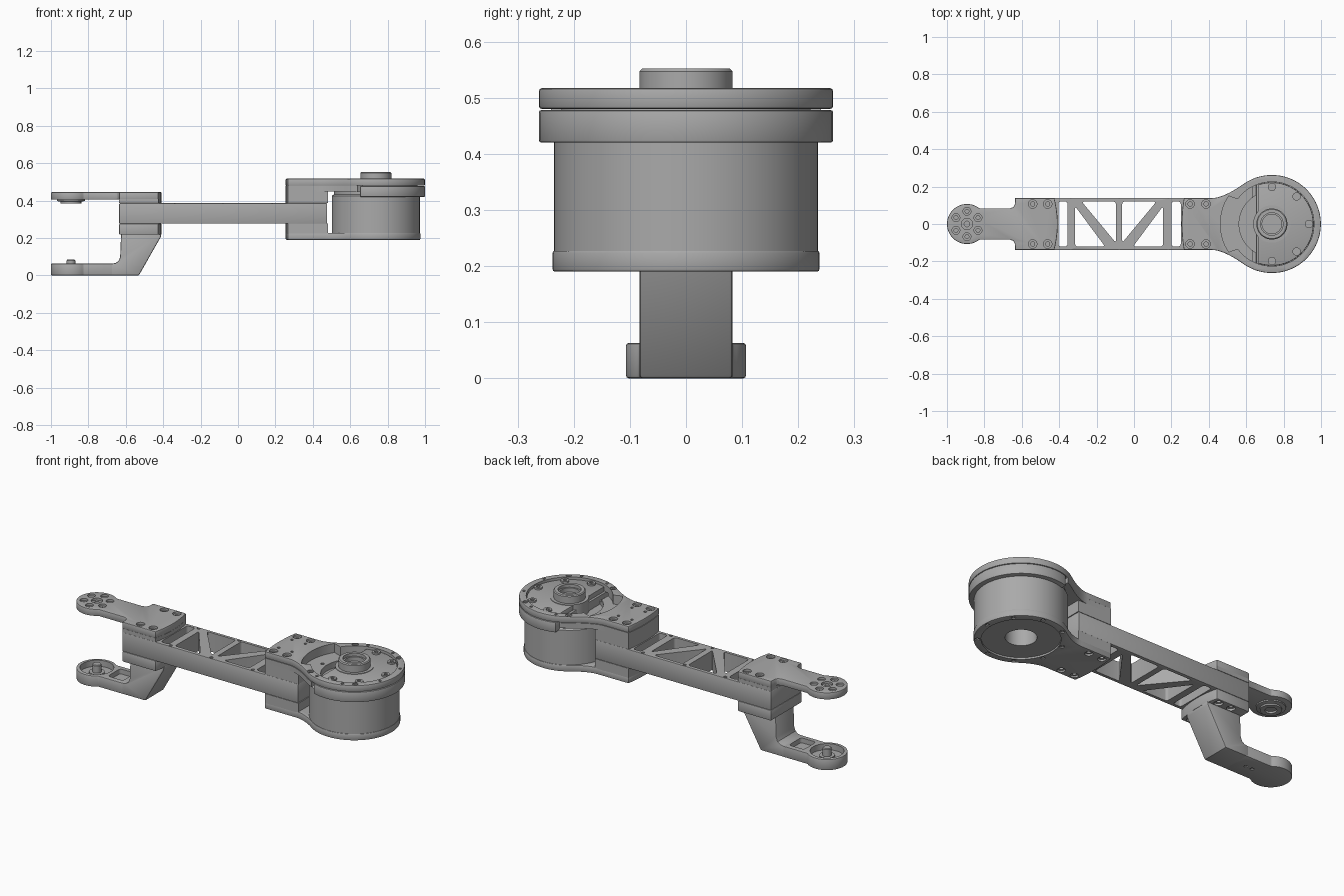
import bpy, bmesh
from math import sin, cos, tan, radians, asin, degrees
from mathutils import Vector

if "Cube" in bpy.data.objects:
    bpy.data.objects.remove(bpy.data.objects["Cube"])

grey = bpy.data.materials.new("machined grey")
grey.use_nodes = True
grey.diffuse_color = (0.4, 0.4, 0.4, 1)
grey.node_tree.nodes["Principled BSDF"].inputs["Base Color"].default_value = (0.4, 0.4, 0.4, 1)

MX = 0.737      # motor axis
FX = -0.893     # fork pivot axis
W = 0.139       # half width of the beam


def finish(name, bm):
    bmesh.ops.remove_doubles(bm, verts=bm.verts, dist=1e-5)
    bmesh.ops.recalc_face_normals(bm, faces=bm.faces)
    me = bpy.data.meshes.new(name)
    bm.to_mesh(me)
    bm.free()
    me.materials.append(grey)
    me.shade_smooth()
    me.set_sharp_from_angle(angle=radians(30))
    ob = bpy.data.objects.new(name, me)
    bpy.context.scene.collection.objects.link(ob)
    return ob


def prism(name, pts, lo, hi, axis="z", bevel=0.0, rounding=0.0):
    """Extrude a flat outline between two levels."""
    bm = bmesh.new()
    place = (lambda p, h: (p[0], p[1], h)) if axis == "z" else (lambda p, h: (p[0], h, p[1]))
    face = bm.faces.new([bm.verts.new(place(p, lo)) for p in pts])
    new = bmesh.ops.extrude_face_region(bm, geom=[face])["geom"]
    move = (0, 0, hi - lo) if axis == "z" else (0, hi - lo, 0)
    bmesh.ops.translate(bm, vec=move, verts=[v for v in new if isinstance(v, bmesh.types.BMVert)])
    if rounding:
        sides = [e for e in bm.edges if abs(e.verts[0].co.z - e.verts[1].co.z) > 1e-4]
        bmesh.ops.bevel(bm, geom=sides, offset=rounding, segments=4, profile=0.5, affect="EDGES")
    ob = finish(name, bm)
    if bevel:
        mod = ob.modifiers.new("edge", "BEVEL")
        mod.width, mod.segments, mod.limit_method = bevel, 2, "ANGLE"
        mod.angle_limit = radians(35)
        apply(ob)
    return ob


def lathe(name, profile, x, y=0.0, steps=64):
    """Turn a radius/height profile about a vertical axis."""
    bm = bmesh.new()
    vs = [bm.verts.new((x + r, y, z)) for r, z in profile]
    es = [bm.edges.new(pair) for pair in zip(vs, vs[1:])]
    bmesh.ops.spin(bm, geom=vs + es, cent=(x, y, 0), axis=(0, 0, 1),
                   angle=radians(360), steps=steps, use_merge=True)
    return finish(name, bm)


def disc(name, x, y, r, lo, hi, steps=32):
    return lathe(name, [(0, lo), (r, lo), (r, hi), (0, hi)], x, y, steps)


def apply(ob):
    deps = bpy.context.evaluated_depsgraph_get()
    me = bpy.data.meshes.new_from_object(ob.evaluated_get(deps))
    ob.modifiers.clear()
    ob.data = me
    me.shade_smooth()
    me.set_sharp_from_angle(angle=radians(30))


def cut(ob, cutters):
    for c in cutters:
        c.hide_render = True
        mod = ob.modifiers.new("cut", "BOOLEAN")
        mod.operation, mod.solver, mod.object = "DIFFERENCE", "EXACT", c
    apply(ob)
    for c in cutters:
        bpy.data.objects.remove(c)


def bore(x, y, z, r, d=0.012):
    """Stepped screw hole cutter; a negative depth cuts upwards."""
    return lathe("bore", [(0, z + d), (r, z + d), (r, z - d), (r / 2, z - d),
                          (r / 2, z - 2.2 * d), (0, z - 2.2 * d)], x, y, 20)


def bores(xs, y, z, r, d=0.012):
    return [bore(x, s * y, z, r, d) for x in xs for s in (-1, 1)]


def arc(x, r, a0, a1, n):
    return [(x + r * cos(radians(a0 + (a1 - a0) * i / n)),
             r * sin(radians(a0 + (a1 - a0) * i / n))) for i in range(n + 1)]


def bowed(x, bow):
    """Slightly curved end of a block, from bottom to top."""
    return [(x + bow * (i / 4) ** 2, W * i / 4) for i in range(-4, 5)]


def box(x0, x1, y0, y1):
    return [(x0, y0), (x1, y0), (x1, y1), (x0, y1)]


def tongue(r):
    """Round housing outline flaring into the beam width."""
    a = radians(125)
    end = Vector((MX + r * cos(a), r * sin(a)))
    ctrl = Vector((end.x - (end.y - W) * tan(a - radians(90)) ** -1, W))
    start = Vector((ctrl.x - 0.06, W))
    flare = [(1 - t) ** 2 * start + 2 * t * (1 - t) * ctrl + t * t * end
             for t in [i / 8 for i in range(9)]]
    upper = [tuple(p) for p in flare] + arc(MX, r, 125, 0, 32)[1:]
    lower = [(x, -y) for x, y in upper[-2::-1]]
    return bowed(0.255, 0.012) + upper + lower


# Truss beam with a ribbed web
beam = prism("truss_beam", box(-0.635, 0.477, -W, W), 0.277, 0.386, bevel=0.004)
I = 0.12
mid = -0.08
left_windows = [[(-0.315, 0.095), (-0.315, -I), (-0.155, -I)],
                [(-0.28, I), (-0.097, I), (-0.097, -0.1)]]
windows = left_windows + [[(2 * mid - x, y) for x, y in w] for w in left_windows]
windows += [box(-0.405, -0.355, -I, I), box(0.2, 0.25, -I, I)]
cut(beam, [prism("window", w, 0.2, 0.5, rounding=0.014) for w in windows]
    + bores((-0.338, mid, 0.183), 0.127, 0.386, 0.009, 0.005))

# Upper fork arm
neck = degrees(asin(0.083 / 0.107))
lobe = arc(FX, 0.107, neck, 360 - neck, 40)
fork = prism("upper_fork", lobe + [(-0.665, -0.083), (-0.645, -0.09), (-0.637, -0.105), (-0.635, -W)]
             + bowed(-0.408, -0.018) + [(-0.635, W), (-0.637, 0.105), (-0.645, 0.09), (-0.665, 0.083)],
             0.405, 0.445, bevel=0.005)
cut(fork, [bore(FX, 0, 0.445, 0.03)] + bores((-0.542, -0.462), 0.107, 0.445, 0.023)
    + [bore(FX + 0.068 * cos(radians(a)), 0.068 * sin(radians(a)), 0.445, 0.021)
       for a in range(30, 390, 60)])
end_block = [(-0.635, -W)] + bowed(-0.408, -0.018) + [(-0.635, W)]
prism("upper_fork_block", end_block, 0.386, 0.408)
lathe("fork_bearing", [(0, 0.395), (0.03, 0.395), (0.03, 0.385), (0.055, 0.385),
                       (0.055, 0.394), (0.075, 0.398), (0.075, 0.408), (0, 0.408)], FX)

# Lower fork: flange, slanted column and foot
flange = prism("lower_fork_flange", end_block, 0.218, 0.277, bevel=0.004)
cut(flange, bores((-0.542, -0.462), 0.107, 0.218, 0.023, -0.012))
prism("slanted_column", [(-0.625, 0.225), (-0.41, 0.225), (-0.413, 0.205), (-0.53, 0), (-0.68, 0),
                         (-0.68, 0.063), (-0.655, 0.066), (-0.638, 0.078), (-0.63, 0.1)],
      -0.083, 0.083, axis="y", bevel=0.006)
foot = prism("foot", lobe + [(-0.66, -0.083), (-0.66, 0.083)], 0, 0.063, bevel=0.005)
cut(foot, [disc("recess", FX, 0, 0.088, 0.028, 0.1, 48),
           prism("pocket", box(-0.785, -0.69, -0.055, 0.055), 0.035, 0.1, rounding=0.015)]
    + [bore(x, 0, 0, 0.01, -0.006) for x in (-0.77, -0.73)])
lathe("pivot_pin", [(0, 0.02), (0.04, 0.02), (0.04, 0.04), (0.023, 0.04), (0.023, 0.08),
                    (0.02, 0.084), (0, 0.084)], FX)

# Motor can with a deep bore underneath
lathe("motor_can", [(0, 0.4), (0.08, 0.4), (0.08, 0.2), (0.235, 0.2), (0.235, 0.426), (0.225, 0.432),
                    (0.225, 0.45), (0.175, 0.45), (0.175, 0.43), (0, 0.43)], MX, steps=96)

# Bottom plate and its clamp block
base = prism("bottom_plate", tongue(0.238), 0.19, 0.228, bevel=0.005)
cut(base, [disc("opening", MX, 0, 0.2, 0.15, 0.3, 96)] + bores((0.3, 0.385), 0.107, 0.19, 0.021, -0.01)
    + [bore(MX + 0.219 * cos(radians(a)), 0.219 * sin(radians(a)), 0.19, 0.012, -0.006)
       for a in range(0, 360, 40)])
clamp = bowed(0.255, 0.012) + [(0.48, W), (0.48, -W)]
prism("lower_clamp", clamp, 0.222, 0.277)
prism("upper_clamp", clamp, 0.386, 0.455)

# Motor flange and top cover
CLIP = 0.645
prism("motor_flange", [p for p in arc(MX, 0.262, -180, 180, 96)[:-1] if p[0] > CLIP],
      0.42, 0.478, bevel=0.004)


def opening(lo):
    ring = arc(MX, 0.225, -144, 144, 64) + arc(MX, 0.275, 147, 213, 16)
    return prism("opening", ring, lo, 0.6)


cover = prism("top_cover", tongue(0.262), 0.48, 0.517, bevel=0.005)
cut(cover, [opening(0.4)] + bores((0.3, 0.385), 0.107, 0.517, 0.023)
    + bores((0.3, 0.385), 0.06, 0.517, 0.008, 0.005)
    + [bore(MX + 0.243 * cos(radians(a)), 0.243 * sin(radians(a)), 0.517, r, 0.006)
       for s in (-1, 1) for a, r in ((s * 22, 0.008), (s * 54, 0.014), (s * 70, 0.008),
                                     (s * 108, 0.008), (s * 124, 0.017))])
skirt = prism("cover_skirt", [p for p in tongue(0.262) if p[0] < CLIP], 0.45, 0.48)
cut(skirt, [opening(0.465), disc("crescent", MX, 0, 0.175, 0.4, 0.6, 64),
            bore(0.535, 0, 0.465, 0.01, 0.005)])

# Motor face with fixing tabs, and the hollow output hub
prism("motor_face", [p for p in arc(MX, 0.222, -180, 180, 96)[:-1] if p[0] > CLIP + 0.01],
      0.43, 0.505, bevel=0.003)
lathe("hub_collar", [(0.06, 0.43), (0.1, 0.43), (0.1, 0.508), (0.06, 0.508)], MX)
lathe("output_hub", [(0, 0.515), (0.03, 0.515), (0.03, 0.511), (0.052, 0.511), (0.052, 0.535),
                     (0.06, 0.535), (0.06, 0.552), (0.078, 0.552), (0.083, 0.547),
                     (0.083, 0.43), (0, 0.43)], MX)
for i, a in enumerate((0, 48, 90, -48, -90)):
    c, s = cos(radians(a)), sin(radians(a))
    lathe("face_tab_%d" % (i + 1), [(0, 0.508), (0.01, 0.508), (0.01, 0.514), (0.022, 0.514),
                                    (0.022, 0.5), (0, 0.5)], MX + 0.198 * c, 0.198 * s, 20)
